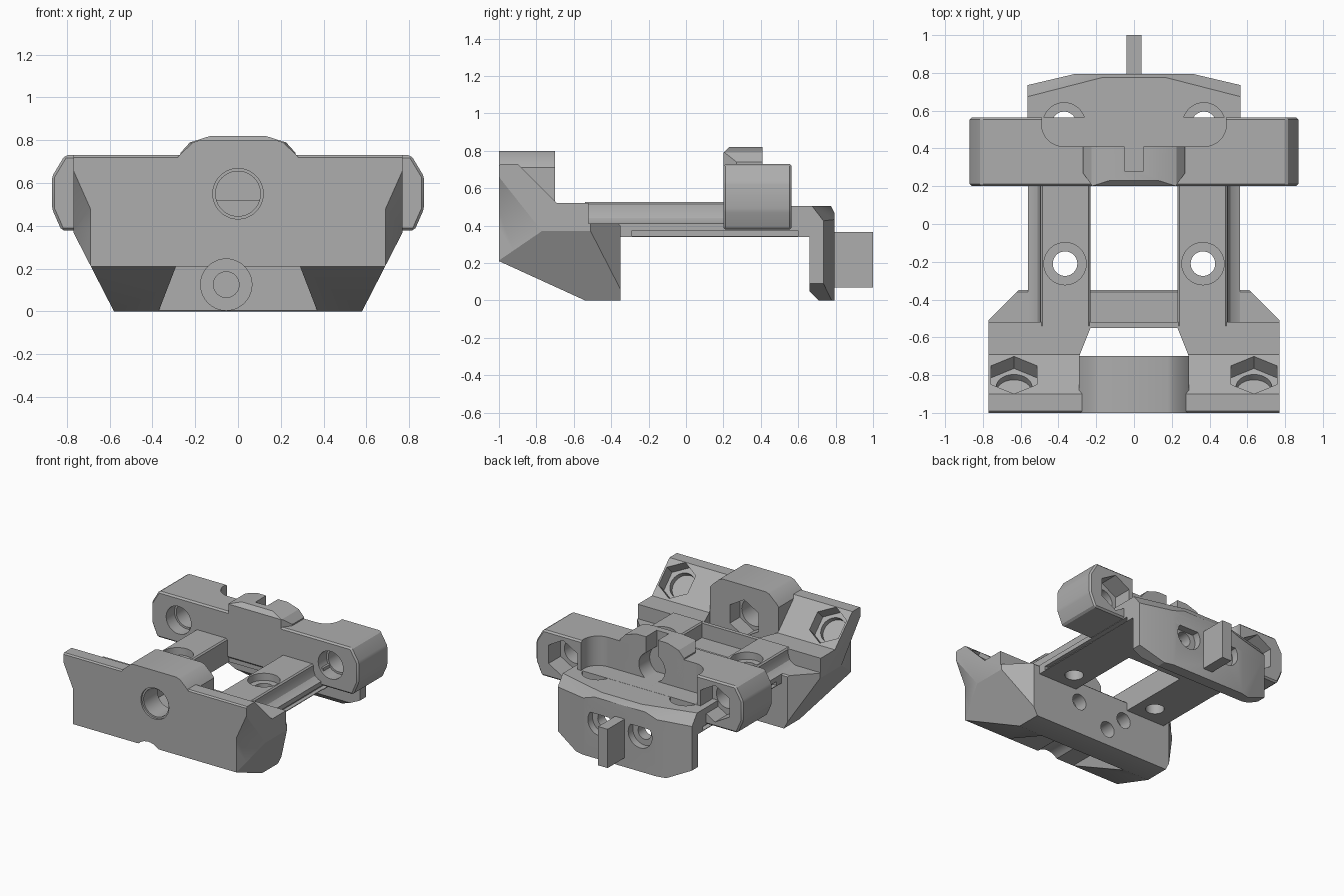
import bpy, bmesh
from math import radians
from mathutils import Vector, Matrix

cube = bpy.data.objects.get("Cube")
if cube:
    bpy.data.objects.remove(cube, do_unlink=True)

grey = bpy.data.materials.new("mid_grey")
grey.use_nodes = True
grey.diffuse_color = (0.42, 0.42, 0.42, 1)
grey.node_tree.nodes["Principled BSDF"].inputs["Base Color"].default_value = grey.diffuse_color
parts, cutters = [], []


def finish(name, bm, cutter=False):
    bmesh.ops.recalc_face_normals(bm, faces=bm.faces)
    mesh = bpy.data.meshes.new(name)
    bm.to_mesh(mesh)
    bm.free()
    mesh.materials.append(grey)
    obj = bpy.data.objects.new(name, mesh)
    bpy.context.scene.collection.objects.link(obj)
    obj.hide_render = cutter
    (cutters if cutter else parts).append(obj)
    return obj


def prism(name, pts, axis, lo, hi, cutter=False, planes=(), bevel=0):
    """Extrude a 2D outline along an axis, then trim it with (point, normal) planes."""
    place = {"x": lambda u, v, h: (h, u, v),
             "y": lambda u, v, h: (u, h, v),
             "z": lambda u, v, h: (u, v, h)}[axis]
    bm = bmesh.new()
    a = [bm.verts.new(place(u, v, lo)) for u, v in pts]
    b = [bm.verts.new(place(u, v, hi)) for u, v in pts]
    bm.faces.new(a)
    bm.faces.new(b[::-1])
    for i in range(len(a)):
        j = (i + 1) % len(a)
        bm.faces.new((a[i], b[i], b[j], a[j]))
    bmesh.ops.recalc_face_normals(bm, faces=bm.faces)
    for co, no in planes:
        geom = bm.verts[:] + bm.edges[:] + bm.faces[:]
        bmesh.ops.bisect_plane(bm, geom=geom, plane_co=co, plane_no=no, clear_outer=True)
        bmesh.ops.holes_fill(bm, edges=bm.edges[:], sides=0)
    if bevel:
        bmesh.ops.bevel(bm, geom=bm.edges[:], offset=bevel, segments=1,
                        affect='EDGES', clamp_overlap=True)
    return finish(name, bm, cutter)


def box(name, x0, x1, y0, y1, z0, z1, cutter=False):
    return prism(name, [(x0, y0), (x1, y0), (x1, y1), (x0, y1)], "z", z0, z1, cutter)


def hull(name, pts):
    bm = bmesh.new()
    for p in pts:
        bm.verts.new(p)
    bmesh.ops.convex_hull(bm, input=bm.verts[:])
    return finish(name, bm, True)


def drill(start, end, r, sides=40, r2=None):
    """Round or hexagonal cutter between two points."""
    start, end = Vector(start), Vector(end)
    d = end - start
    bm = bmesh.new()
    bmesh.ops.create_cone(bm, cap_ends=True, segments=sides, radius1=r, radius2=r2 or r,
                          depth=d.length,
                          matrix=Matrix.Translation((start + end) / 2)
                          @ d.to_track_quat('Z', 'Y').to_matrix().to_4x4())
    return finish("drill_cutter", bm, True)


def subtract(tool, *targets):
    for t in targets:
        m = t.modifiers.new("cut", 'BOOLEAN')
        m.operation, m.solver, m.object = 'DIFFERENCE', 'EXACT', tool


def mirrored(half):
    """Complete a symmetric outline from its right half."""
    return half + [(-x, v) for x, v in reversed(half)]


# Front block: side profile with trimmed outer corners
trims = []
for s in (-1, 1):
    trims.append(((s * .58, 0, 0), (s * .37, 0, -.19)))
    trims.append(((s * .77, -.51, 0), (s, 1, 0)))
front = prism("front_block",
              [(-1, .21), (-1, .72), (-.99, .73), (-.9, .73), (-.69, .52), (-.52, .52),
               (-.52, .41), (-.36, .41), (-.35, .4), (-.35, 0), (-.54, 0)],
              "x", -.77, .77, planes=trims)
boss = prism("front_nut_boss",
             mirrored([(.29, .4), (.29, .71), (.27, .735), (.21, .79), (.18, .8)]),
             "y", -1, -.7)

# Opening behind the front wall and the recess beneath it
subtract(hull("opening_cutter", [(s * x, y, z) for s in (-1, 1) for z in (.1, .9)
                                 for x, y in ((.29, -.7), (.23, -.55))]), front)
subtract(hull("recess_cutter", [(s * x, y, z) for s in (-1, 1) for y in (-1.1, -.55)
                                for x, z in ((.29, .21), (.375, -.01))]), front)

# Centre bolt hole with a nut pocket behind
subtract(drill((0, -1.1, .55), (0, -.6, .55), .105), front, boss)
subtract(drill((0, -1.1, .55), (0, -.985, .55), .118), front, boss)
subtract(drill((0, -.82, .55), (0, -.6, .55), .14, 6), front, boss)

# Crossbar screw holes
subtract(drill((-.055, -1.1, .125), (-.055, -.5, .125), .12), front)
subtract(drill((-.055, -.6, .125), (-.055, -.3, .125), .06), front)
for x in (-.2, .2):
    subtract(drill((x, -.45, .25), (x, -.3, .25), .06), front)

for s in (-1, 1):
    # Lower outer facets
    plan = [(.658, -1.09), (.802, -.68), (.9, -1.09)]
    pts = [(s * x, y, -.1) for x, y in plan]
    pts += [(s * x, y, .48 + 2.25 * (x - .69) - 1.26 * (y + 1)) for x, y in plan]
    subtract(hull("facet_cutter", pts), front)
    # Nut pockets sunk square into the sloping back
    c, n = Vector((s * .635, -.8, .63)), Vector((0, 1, 1)).normalized()
    subtract(drill(c - n * .09, c + n * .1, .14, 6), front)
    subtract(drill(c - n * .13, c, .095), front)

# Rails with a fillet down to an outer flange
rails = []
for s, side in ((-1, "right"), (1, "left")):
    section = [(.23, .34), (.56, .34), (.56, .41), (.535, .42), (.51, .44), (.497, .475),
               (.495, .515), (.485, .525), (.24, .525), (.23, .515)]
    rail = prism(side + "_rail", [(s * x, z) for x, z in section], "y", -.54, .3)
    rails.append(rail)
    subtract(drill((s * .365, -.21, .2), (s * .365, -.21, .7), .065), rail)
    subtract(drill((s * .365, -.21, .47), (s * .365, -.21, .7), .112), rail)

# Rear deck and hanging rear wall
plan = mirrored([(.31, .795), (.565, .735), (.565, .22)])
top_trim = [((0, .775, .505), (0, .9, .45))]
low_trim = []
for s in (-1, 1):
    top_trim.append(((s * .17, .775, .505), (s * .2, .78, .6)))
    low_trim.append(((s * .38, 0, 0), (s * .09, 0, -.185)))
deck = prism("rear_deck", plan, "z", .34, .505, planes=top_trim)
wall = prism("rear_wall", mirrored([(.31, .795), (.565, .735), (.565, .66)]),
             "z", 0, .42, planes=low_trim + [((0, .66, .05), (0, -1, -1))])
box("rear_tab", -.04, .04, .75, 1, .07, .365)

# Rear bar with chamfered ends and a raised middle
bar = prism("rear_bar", mirrored([(.825, .378), (.87, .48), (.87, .63), (.81, .73)]),
            "y", .2, .565, bevel=.012)
crown = prism("rear_bar_crown",
              mirrored([(.27, .5), (.27, .74), (.225, .79), (.13, .82)]), "y", .2, .41,
              planes=[((s * .27, .27, 0), (s * .07, -.05, 0)) for s in (-1, 1)]
              + [((0, .2, .79), (0, -.7, .7))])
subtract(box("back_clearance_cutter", -.37, .37, .41, .7, .506, .9, True), bar)
subtract(box("arm_clearance_cutter", -.487, .487, .53, .7, .506, .9, True), bar)

# Centre pocket with a slot open at the top
subtract(drill((0, .28, .6), (0, .5, .6), .11), bar, crown)
subtract(box("slot_cutter", -.05, .05, .28, .5, .6, .9, True), bar, crown)

for s in (-1, 1):
    # Vertical deck screws
    x = s * .37
    subtract(drill((x, .53, .506), (x, .53, .9), .12), bar)
    subtract(drill((x, .53, .2), (x, .53, .9), .065), deck)
    subtract(drill((x, .53, .46), (x, .53, .6), .112), deck)
    # Arm bolt holes with nut pockets at the back
    x = s * .64
    subtract(drill((x, .1, .555), (x, .6, .555), .09), bar)
    subtract(drill((x, .1, .555), (x, .3, .555), .105), bar)
    subtract(drill((x, .42, .555), (x, .7, .555), .14, 6), bar)
    # Rear wall screws
    x = s * .17
    subtract(drill((x, .6, .28), (x, .9, .28), .055), wall)
    subtract(drill((x, .74, .28), (x, .9, .28), .1), wall)
    # Groove under the outer flange
    a, b = sorted((s * .53, s * .6))
    subtract(box("groove_cutter", a, b, -.29, .6, .345, .375, True), deck, *rails)

# Bake the cuts and remove the cutters
bpy.context.view_layer.update()
graph = bpy.context.evaluated_depsgraph_get()
baked = [bpy.data.meshes.new_from_object(o.evaluated_get(graph)) for o in parts]
for obj, mesh in zip(parts, baked):
    obj.modifiers.clear()
    obj.data = mesh
for obj in cutters:
    bpy.data.objects.remove(obj, do_unlink=True)

for obj in bpy.context.scene.objects:
    obj.select_set(obj in parts)
bpy.context.view_layer.objects.active = parts[0]
bpy.ops.object.shade_smooth_by_angle(angle=radians(25))
